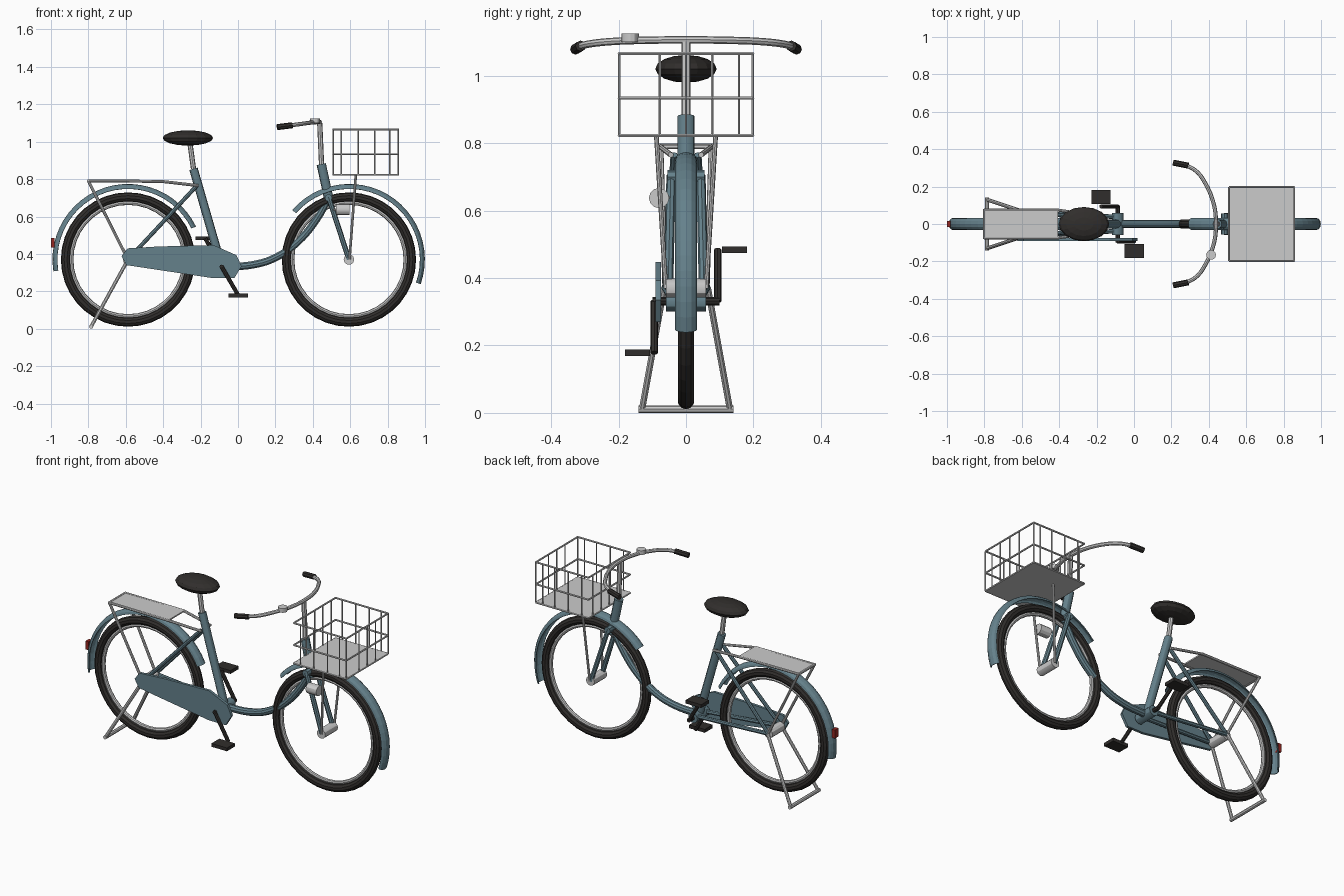
import bpy, bmesh
from math import sin, cos, pi, radians
from mathutils import Vector

if "Cube" in bpy.data.objects:
    bpy.data.objects.remove(bpy.data.objects["Cube"])


def material(name, rgb):
    m = bpy.data.materials.new(name)
    m.diffuse_color = (*rgb, 1)
    m.use_nodes = True
    m.node_tree.nodes["Principled BSDF"].inputs["Base Color"].default_value = m.diffuse_color
    return m


BLUE = material("frame_blue", (0.13, 0.22, 0.26))
BLACK = material("black_rubber", (0.03, 0.027, 0.025))
RED = material("reflector_red", (0.3, 0.02, 0.015))


def finish(ob, name, mat=None):
    ob.name = name
    if mat:
        ob.data.materials.append(mat)
    return ob


def from_bmesh(name, bm, mat=None):
    bmesh.ops.recalc_face_normals(bm, faces=bm.faces)
    me = bpy.data.meshes.new(name)
    bm.to_mesh(me)
    bm.free()
    ob = bpy.data.objects.new(name, me)
    bpy.context.collection.objects.link(ob)
    return finish(ob, name, mat)


def tubes(name, paths, r, mat=None, curved=False, sides=8):
    """Round tubes along one or more paths, turned into a single mesh."""
    cu = bpy.data.curves.new(name, 'CURVE')
    cu.dimensions = '3D'
    cu.bevel_depth = r
    cu.bevel_resolution = (sides - 4) // 2
    cu.use_fill_caps = True
    cu.resolution_u = 5
    for path in paths:
        sp = cu.splines.new('BEZIER' if curved else 'POLY')
        pts = sp.bezier_points if curved else sp.points
        pts.add(len(path) - 1)
        for p, co in zip(pts, path):
            if curved:
                p.co = co
                p.handle_left_type = p.handle_right_type = 'AUTO'
            else:
                p.co = (*co, 1)
    ob = bpy.data.objects.new(name, cu)
    bpy.context.collection.objects.link(ob)
    bpy.ops.object.select_all(action='DESELECT')
    ob.select_set(True)
    bpy.context.view_layer.objects.active = ob
    bpy.ops.object.convert(target='MESH')
    ob = bpy.context.object
    finish(ob, name, None if mat is None else mat)
    bpy.ops.object.shade_smooth_by_angle(angle=radians(30))
    return ob


def pair(*path):
    """A path and its mirror image across y = 0."""
    return [list(path), [(x, -y, z) for x, y, z in path]]


def box(name, centre, size, mat=None):
    bpy.ops.mesh.primitive_cube_add(size=1, location=centre)
    ob = bpy.context.object
    ob.scale = size
    return finish(ob, name, mat)


def ring(name, x, major, minor, mat=None, seg=36, sides=10):
    bpy.ops.mesh.primitive_torus_add(location=(x, 0, AXLE), rotation=(pi / 2, 0, 0),
                                     major_radius=major, minor_radius=minor,
                                     major_segments=seg, minor_segments=sides)
    return finish(bpy.context.object, name, mat)


def mudguard(name, x, a0, a1, n=24, m=6):
    bm = bmesh.new()
    rows = []
    for i in range(n + 1):
        a = radians(a0 + (a1 - a0) * i / n)
        row = []
        for j in range(m + 1):
            t = pi * j / m
            r = 0.378 + 0.024 * sin(t)
            row.append(bm.verts.new((x + r * cos(a), 0.031 * cos(t), AXLE + r * sin(a))))
        rows.append(row)
    for p, q in zip(rows, rows[1:]):
        for j in range(m):
            bm.faces.new((p[j], p[j + 1], q[j + 1], q[j]))
    ob = from_bmesh(name, bm, BLUE)
    mod = ob.modifiers.new("thickness", 'SOLIDIFY')
    mod.thickness = 0.004
    mod.offset = 0


AXLE, REAR, FRONT = 0.37, -0.588, 0.593
BB = Vector((-0.087, 0, 0.331))

# wheels and mudguards
for tag, x in (("rear", REAR), ("front", FRONT)):
    ring(tag + "_tyre", x, 0.334, 0.025, BLACK)
    ring(tag + "_rim", x, 0.303, 0.011, sides=8)
    tubes(tag + "_hub", [[(x, -0.06, AXLE), (x, 0.06, AXLE)]], 0.028, sides=12)
mudguard("rear_mudguard", REAR, 26, 189)
mudguard("front_mudguard", FRONT + 0.002, -19, 139)
box("rear_reflector", (-0.99, 0, 0.46), (0.02, 0.034, 0.05), RED)

# frame
seat_top = (-0.238, 0, 0.855)
tubes("seat_tube", [[BB, seat_top]], 0.023, BLUE, sides=12)
tubes("down_tube", [[(0.48, 0, 0.69), (0.42, 0, 0.585), (0.32, 0, 0.465), (0.2, 0, 0.38),
                     (0.08, 0, 0.342), BB]], 0.021, BLUE, curved=True, sides=10)
tubes("head_tube", [[(0.445, 0, 0.88), (0.492, 0, 0.665)]], 0.025, BLUE, sides=12)
tubes("bottom_bracket", [[BB + Vector((0, -0.06, 0)), BB + Vector((0, 0.06, 0))]], 0.03, BLUE, sides=12)
tubes("seat_stays", pair((REAR, 0.06, AXLE), (-0.22, 0.035, 0.765)), 0.011, BLUE)
tubes("chain_stays", pair((REAR, 0.06, AXLE), (-0.087, 0.038, 0.335)), 0.012, BLUE)

# fork
tubes("fork_blades", pair((0.484, 0.044, 0.705), (FRONT, 0.052, AXLE)), 0.014, BLUE)
tubes("fork_crown", [[(0.484, -0.055, 0.7), (0.484, 0.055, 0.7)]], 0.02, BLUE)

# seat
tubes("seat_post", [[seat_top, (-0.258, 0, 1.0)]], 0.014)
bpy.ops.mesh.primitive_uv_sphere_add(segments=16, ring_count=8, location=(-0.268, 0, 1.02))
seat = finish(bpy.context.object, "seat", BLACK)
seat.scale = (0.135, 0.091, 0.041)

# handlebar
tubes("stem", [[(0.447, 0, 0.87), (0.437, 0, 1.1)]], 0.014)
half = [(0.438, 0, 1.106), (0.428, 0.1, 1.105), (0.38, 0.22, 1.101), (0.33, 0.285, 1.094), (0.27, 0.317, 1.086)]
bar = [(x, -y, z) for x, y, z in half[:0:-1]] + half
tubes("handlebar", [bar], 0.011, curved=True)
tubes("grips", pair((0.29, 0.312, 1.088), (0.21, 0.328, 1.078)), 0.016, BLACK)
tubes("bell", [[(0.412, -0.165, 1.1), (0.412, -0.165, 1.125)]], 0.026, sides=12)

# basket
x0, x1, w, z0, z1 = 0.508, 0.857, 0.198, 0.823, 1.065
box("basket_floor", ((x0 + x1) / 2, 0, z0), (x1 - x0, 2 * w, 0.008))
hoops = []
for z in (z0, 0.933, z1):
    c = [(x0, -w, z), (x1, -w, z), (x1, w, z), (x0, w, z)]
    hoops += [[c[i], c[(i + 1) % 4]] for i in range(4)]
tubes("basket_hoops", hoops, 0.005, sides=6)
posts = [(x1, -w), (x1, w)]
posts += [(x, s * w) for x in (0.553, 0.642, 0.732, 0.812) for s in (-1, 1)]
posts += [(x, y) for x in (x0, x1) for y in (-0.078, 0, 0.078)] + [(x0, 0.157)]
tubes("basket_wires", [[(x, y, z0), (x, y, z1)] for x, y in posts], 0.004, sides=6)
tubes("basket_struts", pair((0.63, 0.088, z0), (FRONT + 0.003, 0.06, AXLE)), 0.007)

# headlamp on its bracket
tubes("headlamp", [[(0.525, -0.08, 0.637), (0.595, -0.08, 0.637)]], 0.03, sides=12)
tubes("headlamp_bracket", [[(0.545, -0.08, 0.637), (0.505, -0.045, 0.637)]], 0.007)

# chain case
outline = [(-0.623, 0.388), (-0.59, 0.43), (-0.42, 0.44), (-0.13, 0.447), (-0.008, 0.393),
           (0.019, 0.334), (-0.02, 0.27), (-0.13, 0.27), (-0.596, 0.34)]
bm = bmesh.new()
face = bm.faces.new([bm.verts.new((x, -0.09, z)) for x, z in outline])
ext = bmesh.ops.extrude_face_region(bm, geom=[face])
bmesh.ops.translate(bm, vec=(0, 0.016, 0), verts=[v for v in ext["geom"] if isinstance(v, bmesh.types.BMVert)])
from_bmesh("chain_case", bm, BLUE)

# cranks and pedals, half a turn apart
for tag, s in (("right", -1), ("left", 1)):
    hub = BB + Vector((0, s * 0.094, 0))
    end = hub + Vector((-s * 0.089, 0, s * 0.153))
    tubes(tag + "_crank", [[hub, end]], 0.011, BLACK)
    box(tag + "_pedal", end + Vector((0, s * 0.05, 0)), (0.103, 0.074, 0.02), BLACK)
tubes("crank_axle", [[BB + Vector((0, -0.1, 0)), BB + Vector((0, 0.1, 0))]], 0.012, BLACK)

# rear rack
box("rack_plate", (-0.605, 0, 0.79), (0.4, 0.155, 0.008))
tubes("rack_rails", pair((-0.8, 0.075, 0.79), (-0.41, 0.075, 0.788), (-0.212, 0.045, 0.765)), 0.008)
tubes("rack_end", [[(-0.8, -0.08, 0.79), (-0.8, 0.08, 0.79)]], 0.008)
tubes("rack_struts", pair((-0.8, 0.075, 0.79), (REAR, 0.062, AXLE)), 0.008)

# parking stand
tubes("stand_legs", pair((REAR, 0.065, AXLE), (-0.785, 0.13, 0.012)), 0.01)
tubes("stand_foot", [[(-0.785, -0.141, 0.011), (-0.785, 0.141, 0.011)]], 0.011)
